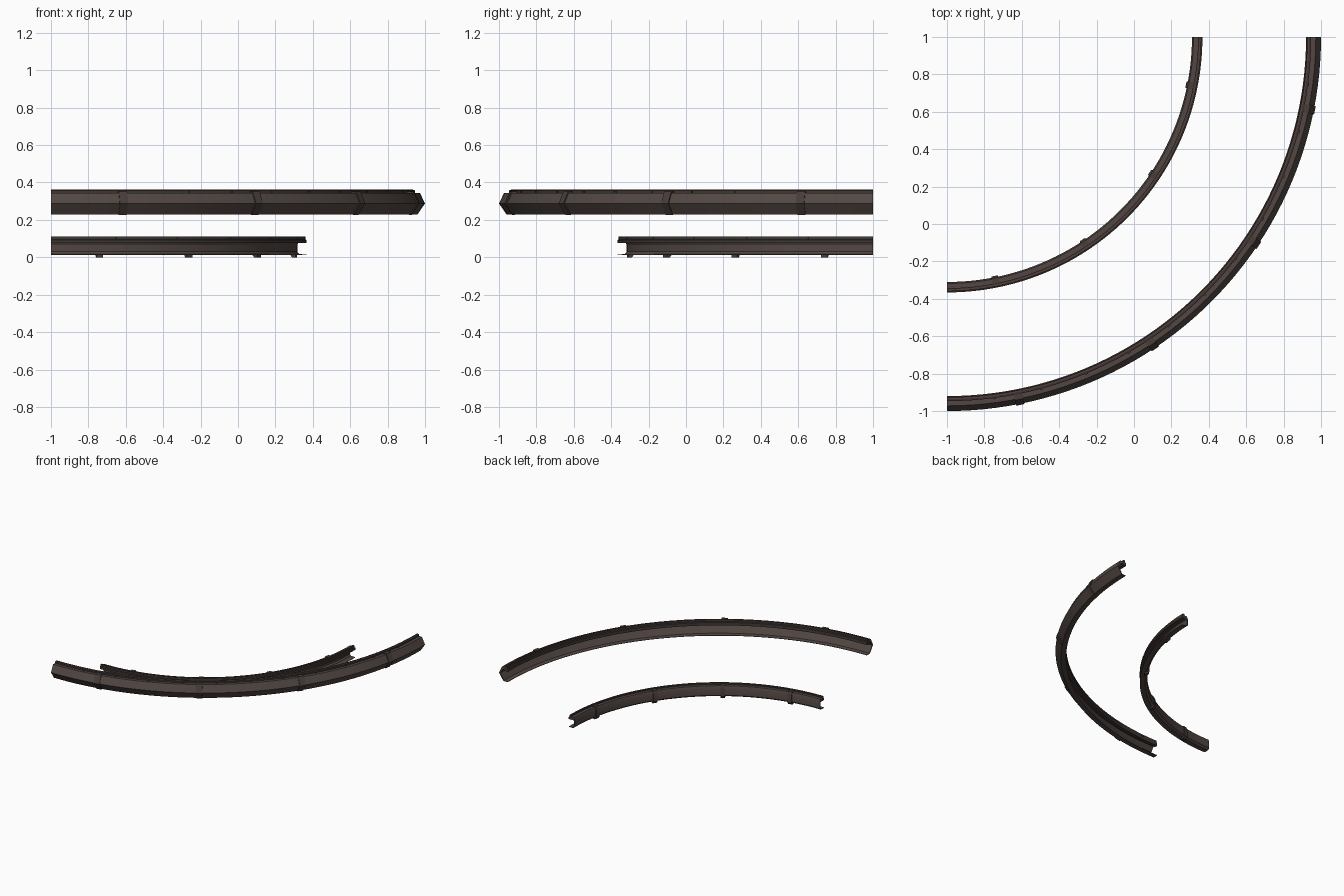
import bpy, bmesh, math

if "Cube" in bpy.data.objects:
    bpy.data.objects.remove(bpy.data.objects["Cube"])

# Both rails are quarter sweeps about this corner
CX, CY = -1.0, 1.0


def material(name, rgb):
    m = bpy.data.materials.new(name)
    m.diffuse_color = (*rgb, 1)
    m.use_nodes = True
    m.node_tree.nodes["Principled BSDF"].inputs["Base Color"].default_value = m.diffuse_color
    return m


BODY = material("brown metal", (0.085, 0.064, 0.057))
LIP = material("dark brown metal", (0.052, 0.040, 0.036))
STRAP = material("strap brown", (0.062, 0.047, 0.042))
RED = material("reddish trim", (0.11, 0.05, 0.045))


def sweep(name, profile, mat, spans, steps):
    """Sweep a closed (radius, z) profile through each (start, end) angle span in degrees."""
    bm = bmesh.new()
    n = len(profile)
    for a0, a1 in spans:
        rings = []
        for i in range(steps + 1):
            a = math.radians(a0 + (a1 - a0) * i / steps)
            rings.append([bm.verts.new((CX + r * math.sin(a), CY - r * math.cos(a), z))
                          for r, z in profile])
        for p, q in zip(rings, rings[1:]):
            for k in range(n):
                bm.faces.new((p[k], p[(k + 1) % n], q[(k + 1) % n], q[k]))
        bm.faces.new(rings[0])
        bm.faces.new(rings[-1][::-1])
    bmesh.ops.recalc_face_normals(bm, faces=bm.faces[:])
    me = bpy.data.meshes.new(name)
    bm.to_mesh(me)
    bm.free()
    me.materials.append(mat)
    ob = bpy.data.objects.new(name, me)
    bpy.context.collection.objects.link(ob)
    bpy.context.view_layer.objects.active = ob
    ob.select_set(True)
    bpy.ops.object.shade_smooth_by_angle(angle=math.radians(25))
    ob.select_set(False)
    return ob


def spots(r, width, angles):
    """Short angular spans of a given width, centred on the angles."""
    h = math.degrees(width / r) / 2
    return [(a - h, a + h) for a in angles]


def box(r0, r1, z0, z1):
    return [(r0, z0), (r1, z0), (r1, z1), (r0, z1)]


FULL = [(0, 90)]
STRAPS = [11.25 + 22.5 * i for i in range(4)]

# Outer rail: bent channel, open towards the corner
sweep("outer_rail_body",
      [(1.92, 0.23), (1.96, 0.23), (2.0, 0.288), (1.972, 0.345), (1.945, 0.345),
       (1.945, 0.325), (1.963, 0.325), (1.988, 0.288), (1.955, 0.235), (1.92, 0.233)],
      BODY, FULL, 48)
sweep("outer_rail_lip",
      [(1.92, 0.315), (1.947, 0.315), (1.947, 0.357), (1.940, 0.36), (1.926, 0.36),
       (1.926, 0.345), (1.92, 0.34)], LIP, FULL, 48)
sweep("outer_trim", box(1.932, 1.936, 0.359, 0.362), RED, FULL, 48)
sweep("outer_straps",
      [(1.955, 0.228), (1.963, 0.226), (2.006, 0.288), (1.976, 0.352), (1.945, 0.352),
       (1.945, 0.343), (1.970, 0.343), (1.996, 0.288), (1.957, 0.232)],
      STRAP, spots(1.97, 0.045, STRAPS), 2)
sweep("outer_rivets", box(1.944, 1.953, 0.343, 0.354), LIP,
      spots(1.95, 0.016, [7.5 * i for i in range(1, 12)]), 1)

# Inner rail: channel open away from the corner
sweep("inner_rail_body",
      [(1.365, 0.012), (1.325, 0.012), (1.31, 0.025), (1.31, 0.078), (1.318, 0.1),
       (1.345, 0.1), (1.345, 0.085), (1.322, 0.076), (1.317, 0.066), (1.317, 0.03),
       (1.327, 0.017), (1.365, 0.015)], BODY, FULL, 48)
sweep("inner_rail_lip",
      [(1.33, 0.076), (1.366, 0.076), (1.366, 0.093), (1.36, 0.096), (1.36, 0.11),
       (1.343, 0.11), (1.343, 0.098), (1.33, 0.098)], LIP, FULL, 48)
sweep("inner_trim", box(1.350, 1.354, 0.109, 0.112), RED, FULL, 48)
sweep("inner_straps",
      [(1.338, 0.0), (1.318, 0.0), (1.303, 0.018), (1.303, 0.08), (1.314, 0.106),
       (1.342, 0.106), (1.342, 0.098), (1.32, 0.098), (1.312, 0.08), (1.312, 0.025),
       (1.326, 0.012), (1.338, 0.012)],
      STRAP, spots(1.32, 0.035, STRAPS), 2)
sweep("inner_rivets", box(1.359, 1.363, 0.095, 0.105), LIP,
      spots(1.36, 0.012, [15 * i for i in range(1, 6)]), 1)
